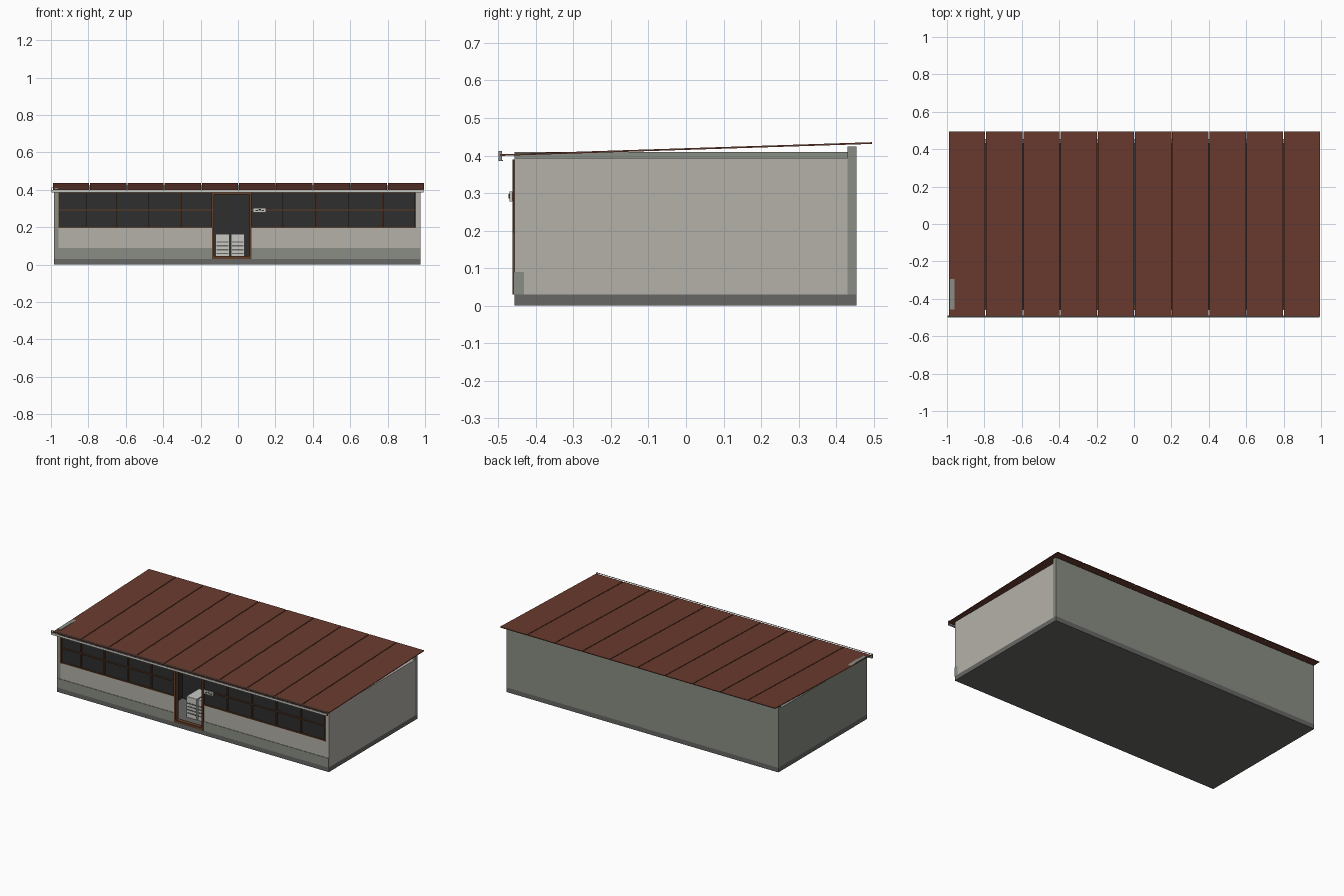
import bpy
import math

cube = bpy.data.objects.get("Cube")
if cube:
    bpy.data.objects.remove(cube, do_unlink=True)


def material(name, r, g, b):
    """Flat material from display values 0-255, stored as linear."""
    lin = [(c / 255 / 12.92) if c < 11 else ((c / 255 + 0.055) / 1.055) ** 2.4 for c in (r, g, b)]
    m = bpy.data.materials.new(name)
    m.use_nodes = True
    m.diffuse_color = (*lin, 1)
    m.node_tree.nodes["Principled BSDF"].inputs["Base Color"].default_value = (*lin, 1)
    return m


CREAM = material("cream plaster", 180, 177, 169)
GREY = material("grey concrete", 138, 141, 133)
BASE = material("dark plinth", 103, 103, 101)
RUST = material("rust roof", 106, 59, 46)
WOOD = material("brown wood", 98, 62, 40)
DARK = material("dark glass", 46, 46, 46)
PALE = material("pale metal", 200, 200, 194)


def box(name, mat, x, y, z):
    """Box from three (low, high) ranges."""
    bpy.ops.mesh.primitive_cube_add(size=1, location=[(a + b) / 2 for a, b in (x, y, z)])
    ob = bpy.context.object
    ob.name = name
    ob.scale = [b - a for a, b in (x, y, z)]
    bpy.ops.object.transform_apply(location=False, rotation=False, scale=True)
    ob.data.materials.append(mat)
    return ob


L, R = -0.985, 0.975            # outer wall ends
F, B = -0.457, 0.455            # front and back wall faces
T = 0.025                       # wall thickness
DOOR = (-0.135, 0.065)
SILL, HEAD = 0.195, 0.39

# Plinth and main walls
box("plinth", BASE, (L, R), (F, B), (0, 0.03))
box("back_wall", GREY, (L, R), (B - T, B), (0.03, 0.424))
box("right_side_wall", GREY, (L, L + T), (F, B - T), (0.03, 0.41))
box("left_side_wall", CREAM, (R - T, R), (F, B - T), (0.03, 0.393))

# Dark interior: ceiling and the partition behind the entrance
box("ceiling", DARK, (L + T, R - T), (F + 0.01, B - T), (0.38, 0.388))
box("partition", DARK, (-0.3, 0.25), (-0.16, -0.15), (0.03, 0.38))
for x in (-0.3, 0.24):
    box("partition_side", DARK, (x, x + 0.01), (F + T, -0.16), (0.03, 0.38))

# Front walls and window bands on each side of the door
for side, x0, x1, grid in (
    ("right", L + T, DOOR[0], [DOOR[0] - 0.17 * i for i in range(1, 5)]),
    ("left", DOOR[1], R - T, [DOOR[1] + 0.177 * i for i in range(1, 5)]),
):
    outer0, outer1 = (L, x1) if side == "right" else (x0, R)
    box(side + "_concrete_band", GREY, (outer0, outer1), (F - 0.003, F + T), (0.03, 0.09))
    box(side + "_front_wall", CREAM, (x0, x1), (F, F + T), (0.09, SILL))
    box(side + "_window_glass", DARK, (x0, x1), (F + 0.006, F + 0.012), (SILL, HEAD))
    for z in (SILL, 0.29, HEAD - 0.006):
        box(side + "_window_rail", WOOD, (x0, x1), (F - 0.002, F + 0.008), (z, z + 0.006))
    for x in grid + [x0 + 0.003, x1 - 0.003]:
        box(side + "_window_mullion", WOOD, (x - 0.004, x + 0.004), (F - 0.003, F + 0.008), (SILL, HEAD))

# Door frame
for x in DOOR:
    box("door_post", WOOD, (x - 0.004, x + 0.008), (F - 0.006, F + T), (0.03, HEAD))
box("door_threshold", WOOD, DOOR, (F - 0.004, F + T), (0.03, 0.046))
box("door_header", WOOD, DOOR, (F - 0.002, F + T), (0.375, HEAD))

# Two cabinets standing inside the entrance, with drawer slots
for x in (-0.12, -0.038):
    box("cabinet", PALE, (x, x + 0.074), (-0.36, -0.23), (0.03, 0.165))
    for i in range(4):
        z = 0.056 + i * 0.021
        box("cabinet_slot", BASE, (x + 0.006, x + 0.068), (-0.363, -0.359), (z, z + 0.006))

# Small wall sign with an abstract mark
box("sign_plate", PALE, (0.08, 0.15), (F - 0.014, F - 0.006), (0.278, 0.304))
box("sign_bracket", WOOD, (0.11, 0.12), (F - 0.006, F + 0.008), (0.284, 0.298))
for x, z in ((0.094, 0.286), (0.11, 0.29), (0.126, 0.286)):
    box("sign_mark", DARK, (x, x + 0.012), (F - 0.016, F - 0.013), (z, z + 0.007))

# Sloping roof sheets with narrow gaps between them
slope = math.atan2(0.032, 0.99)
left_edge, width, gap = -0.992, 0.199, 0.005
for i in range(10):
    x = left_edge + i * width
    sheet = box("roof_sheet", RUST, (x + gap / 2, x + width - gap / 2), (-0.496, 0.496), (0.415, 0.4195))
    sheet.rotation_euler.x = slope

# Gutter along the front eave, with end caps
box("gutter_front", PALE, (-0.995, 0.99), (-0.5, -0.497), (0.387, 0.399))
box("gutter_bottom", PALE, (-0.995, 0.99), (-0.5, -0.488), (0.385, 0.388))
box("gutter_lip", PALE, (-0.995, 0.99), (-0.497, -0.493), (0.409, 0.412))
for x in (-0.998, 0.988):
    box("gutter_end_cap", GREY, (x, x + 0.004), (-0.5, -0.49), (0.385, 0.412))
